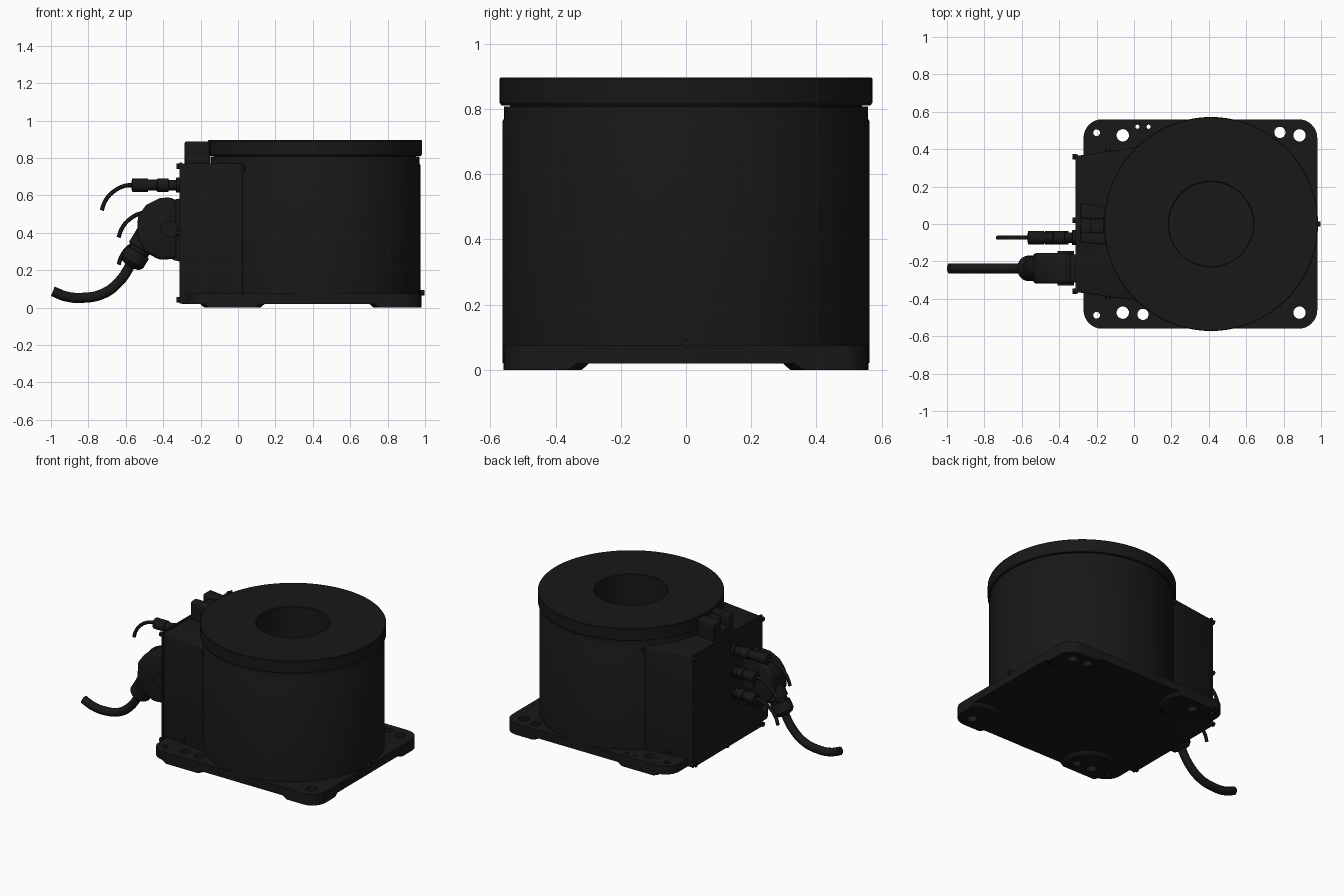
import bpy, bmesh, math
from mathutils import Vector

if "Cube" in bpy.data.objects:
    bpy.data.objects.remove(bpy.data.objects["Cube"])

black = bpy.data.materials.new("black_paint")
black.diffuse_color = (0.009, 0.009, 0.009, 1)
black.use_nodes = True
black.node_tree.nodes["Principled BSDF"].inputs["Base Color"].default_value = black.diffuse_color
CX = 0.412  # axis of the round body


def finish(name, bm):
    bmesh.ops.recalc_face_normals(bm, faces=bm.faces)
    me = bpy.data.meshes.new(name)
    bm.to_mesh(me)
    bm.free()
    me.materials.append(black)
    ob = bpy.data.objects.new(name, me)
    bpy.context.collection.objects.link(ob)
    return ob


def apply_mods(ob):
    dg = bpy.context.evaluated_depsgraph_get()
    me = bpy.data.meshes.new_from_object(ob.evaluated_get(dg))
    ob.modifiers.clear()
    ob.data = me


def prism(name, pts, a, b, axis='z', bevel=0):
    """Extrude an outline (xy along z, or xz along y)."""
    bm = bmesh.new()
    put = (lambda p, h: (p[0], p[1], h)) if axis == 'z' else (lambda p, h: (p[0], h, p[1]))
    lo = [bm.verts.new(put(p, a)) for p in pts]
    hi = [bm.verts.new(put(p, b)) for p in pts]
    bm.faces.new(lo)
    bm.faces.new(hi)
    for i in range(len(pts)):
        j = (i + 1) % len(pts)
        bm.faces.new((lo[i], lo[j], hi[j], hi[i]))
    ob = finish(name, bm)
    if bevel:
        m = ob.modifiers.new("bevel", 'BEVEL')
        m.width, m.segments, m.limit_method = bevel, 3, 'ANGLE'
        apply_mods(ob)
    return ob


def lathe(name, origin, axis, profile, n=32, closed=False):
    """Revolve (radius, height) pairs around an axis."""
    bm = bmesh.new()
    q = Vector((0, 0, 1)).rotation_difference(Vector(axis))
    rings = []
    for r, h in profile:
        rings.append([bm.verts.new(Vector(origin) + q @ Vector(
            (r * math.cos(2 * math.pi * k / n), r * math.sin(2 * math.pi * k / n), h)))
            for k in range(n)])
    pairs = list(zip(rings, rings[1:])) + ([(rings[-1], rings[0])] if closed else [])
    for a, b in pairs:
        for k in range(n):
            bm.faces.new((a[k], a[(k + 1) % n], b[(k + 1) % n], b[k]))
    if not closed:
        bm.faces.new(rings[0])
        bm.faces.new(rings[-1])
    return finish(name, bm)


def boolean(ob, others, op='DIFFERENCE'):
    for o in others:
        m = ob.modifiers.new("cut", 'BOOLEAN')
        m.operation, m.object, m.solver = op, o, 'EXACT'
    apply_mods(ob)
    for o in others:
        bpy.data.objects.remove(o)


def cable(name, pts, r):
    """Round cable along a smooth path."""
    cu = bpy.data.curves.new(name, 'CURVE')
    cu.dimensions, cu.bevel_depth, cu.bevel_resolution = '3D', r, 4
    cu.use_fill_caps, cu.resolution_u = True, 10
    sp = cu.splines.new('BEZIER')
    sp.bezier_points.add(len(pts) - 1)
    for b, p in zip(sp.bezier_points, pts):
        b.co = p
        b.handle_left_type = b.handle_right_type = 'AUTO'
    tmp = bpy.data.objects.new(name, cu)
    bpy.context.collection.objects.link(tmp)
    me = bpy.data.meshes.new_from_object(
        tmp.evaluated_get(bpy.context.evaluated_depsgraph_get()))
    bpy.data.objects.remove(tmp)
    me.materials.clear()
    me.materials.append(black)
    bpy.context.collection.objects.link(bpy.data.objects.new(name, me))


def rounded_rect(x0, x1, y0, y1, r, n=8):
    pts = []
    corners = [(x1 - r, y1 - r), (x0 + r, y1 - r), (x0 + r, y0 + r), (x1 - r, y0 + r)]
    for i, (x, y) in enumerate(corners):
        for k in range(n + 1):
            a = math.pi / 2 * (i + k / n)
            pts.append((x + r * math.cos(a), y + r * math.sin(a)))
    return pts


# Base plate with corner pads, both drilled
outline = rounded_rect(-0.27, 0.98, -0.56, 0.56, 0.1)
holes = [(x, s * y, r) for s in (-1, 1)
         for x, y, r in ((-0.2, 0.488, 0.018), (-0.06, 0.474, 0.033), (0.885, 0.474, 0.033))]
holes += [(0.78, 0.49, 0.03), (0.048, -0.483, 0.03), (0.018, 0.52, 0.011), (0.078, 0.52, 0.011)]


def drills(keep=lambda h: True):
    return [lathe("drill", (x, y, -0.1), (0, 0, 1), [(r, 0), (r, 0.3)], 24)
            for x, y, r in holes if keep((x, y))]


plate = prism("base_plate", outline, 0.02, 0.075)
boolean(plate, drills())
for name, x, y in (("back_left", -0.03, 0.47), ("front_left", -0.03, -0.47),
                   ("back_right", 0.875, 0.47), ("front_right", 0.875, -0.47)):
    pad = lathe("foot_pad_" + name, (x, y, 0), (0, 0, 1),
                [(0.15, 0), (0.16, 0.008), (0.175, 0.022)], 40)
    boolean(pad, [prism("trim", outline, -0.1, 0.2)], 'INTERSECT')
    boolean(pad, drills(lambda h: abs(h[0] - x) < 0.2 and h[1] * y > 0))

# Round body with a blind bore, and the rotating flange on top
lathe("round_body", (CX, 0, 0), (0, 0, 1),
      [(0.563, 0.021), (0.563, 0.76), (0.558, 0.77), (0.558, 0.807), (0.225, 0.807), (0.225, 0.1)], 96)
lathe("top_flange", (CX, 0, 0), (0, 0, 1),
      [(0.566, 0.811), (0.572, 0.82), (0.572, 0.892), (0.569, 0.896), (0.23, 0.896), (0.225, 0.892),
       (0.225, 0.806), (0.54, 0.806), (0.54, 0.811)], 96, closed=True)

# Connection box blending into the body (with room left for the bore)
prism("connection_box", [(-0.302, -0.365), (0.02, -0.41), (0.1, -0.35), (0.1, 0.35),
                         (0.02, 0.41), (-0.302, 0.365)], 0.02, 0.77, bevel=0.006)
prism("rear_panel", [(-0.312, -0.372), (-0.3, -0.372), (-0.3, 0.372), (-0.312, 0.372)], 0.022, 0.776)
bolts = [(y, z) for y in (-0.36, 0.36) for z in (0.042, 0.4, 0.755)] + [(0.02, 0.755), (0.02, 0.042)]
for i, (y, z) in enumerate(bolts):
    lathe(f"panel_bolt_{i}", (-0.308, y, z), (-1, 0, 0), [(0.015, 0), (0.015, 0.022)], 12)

# End-stop block: low centre between two prongs
prism("stop_base", [(-0.285, -0.1), (-0.15, -0.11), (-0.15, 0.09), (-0.285, 0.11)], 0.765, 0.82, bevel=0.006)
prism("stop_prong_left", [(-0.285, 0.035), (-0.235, 0.025), (-0.15, 0.03), (-0.15, 0.09), (-0.285, 0.11)],
      0.8, 0.888, bevel=0.008)
prism("stop_prong_right", [(-0.285, -0.1), (-0.15, -0.11), (-0.15, -0.05), (-0.235, -0.045), (-0.285, -0.045)],
      0.8, 0.888, bevel=0.008)
prism("stop_bumper", [(-0.235, -0.046), (-0.16, -0.052), (-0.16, 0.032), (-0.235, 0.028)], 0.8, 0.872, bevel=0.008)

# Three small signal plugs with drooping cables
for i, (z, dx) in enumerate(((0.655, 0), (0.51, 0.09), (0.365, 0.09))):
    x, y = -0.31, -0.073
    k = 1 - dx / 0.26
    prof = [(0.04, 0), (0.04, 0.02), (0.028, 0.022), (0.028, 0.06), (0.036, 0.062), (0.036, 0.12),
            (0.03, 0.125), (0.03, 0.17), (0.036, 0.172), (0.036, 0.255), (0.018, 0.26)]
    lathe(f"signal_plug_{i}", (x, y, z), (-1, 0, 0), [(r, h * k) for r, h in prof], 20)
    e = -0.56 + dx
    cable(f"signal_cable_{i}", [(e, y, z), (e - 0.045, y, z - 0.004), (e - 0.115, y, z - 0.042),
                                (e - 0.155, y, z - 0.095), (e - 0.168, y, z - 0.135)], 0.011)

# Large power connector: socket, hood, gland, cable
YP = -0.237
prism("power_socket", [(-0.35, 0.255), (-0.305, 0.245), (-0.305, 0.585), (-0.35, 0.575)],
      YP - 0.075, YP + 0.075, 'y', 0.006)
prism("power_hood", [(-0.325, 0.262), (-0.325, 0.57), (-0.36, 0.59), (-0.42, 0.585), (-0.49, 0.55),
                     (-0.535, 0.49), (-0.54, 0.38), (-0.5, 0.3), (-0.42, 0.255)],
      YP - 0.082, YP + 0.082, 'y', 0.02)
lathe("hood_lever_pivot", (-0.365, YP - 0.092, 0.42), (0, 1, 0), [(0.045, 0), (0.045, 0.184)], 24)
lathe("power_gland", (-0.465, YP, 0.41), (-0.52, 0, -0.854),
      [(0.07, 0), (0.07, 0.11), (0.058, 0.113), (0.058, 0.13), (0.068, 0.134), (0.068, 0.195),
       (0.05, 0.215), (0.03, 0.22)], 24)
cable("power_cable", [(-0.565, YP, 0.245), (-0.63, YP, 0.145), (-0.72, YP, 0.075),
                      (-0.84, YP, 0.052), (-0.92, YP, 0.06), (-0.99, YP, 0.087)], 0.027)

# Small plugs and screws on the body
lathe("front_mark_plug", (0.96, 0, 0.08), (1, 0, 0), [(0.014, 0), (0.014, 0.036)], 16)
for s, n in ((-1, "front"), (1, "back")):
    lathe("body_screw_" + n, (0.04, s * 0.40, 0.745), (-0.6, s * 0.8, 0), [(0.014, 0), (0.014, 0.03)], 12)
    lathe("side_plug_" + n, (-0.14, s * 0.37, 0.09), (0, s, 0), [(0.014, 0), (0.014, 0.03)], 12)

# Bore passes through the box where they overlap none; smooth everything
for o in bpy.context.scene.objects:
    o.select_set(True)
bpy.context.view_layer.objects.active = plate
bpy.ops.object.shade_smooth_by_angle(angle=math.radians(30))
